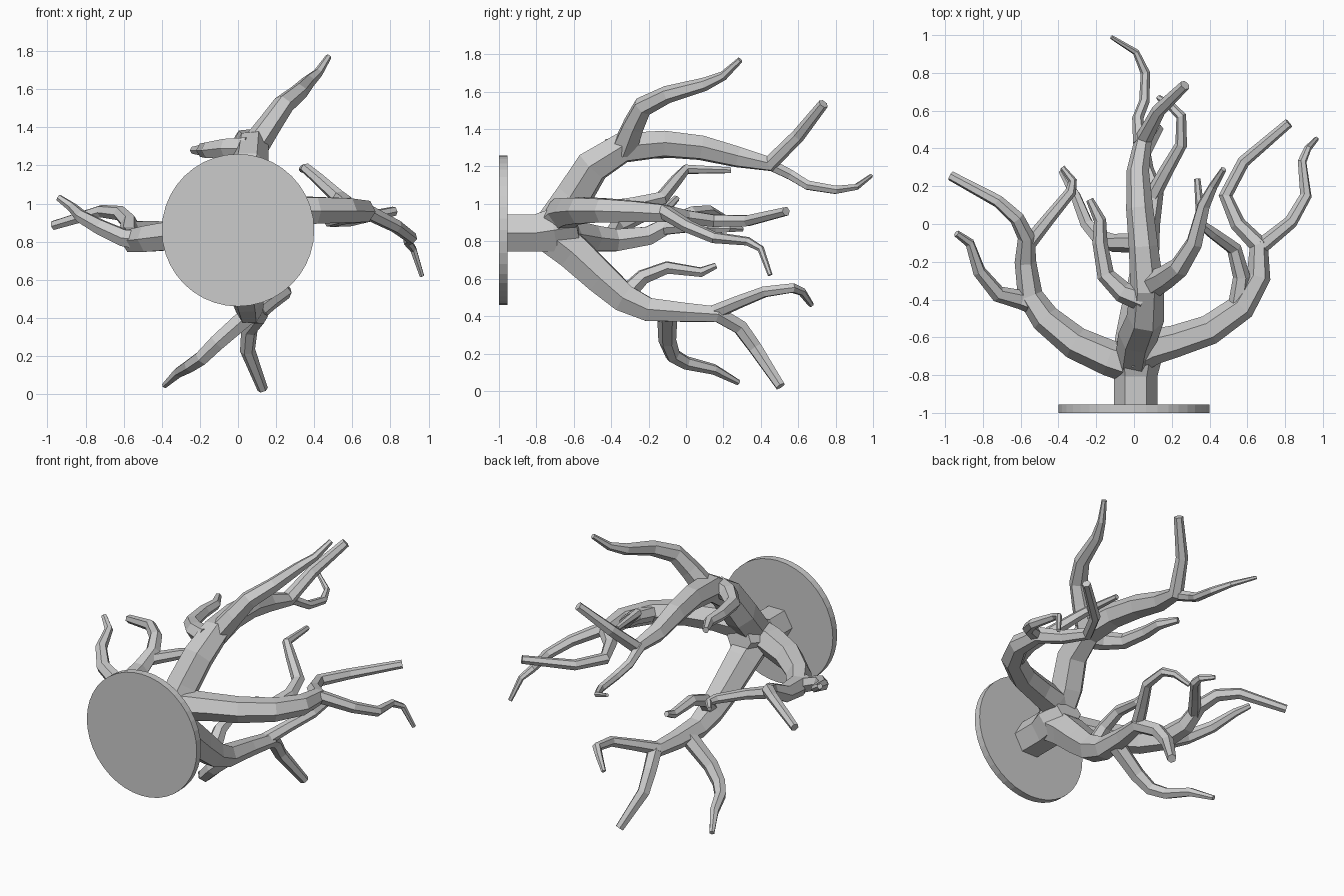
import bpy, math


def branch(name, *paths):
    """One arm: each path is a list of (x, y, z, radius) points, swept as a six-sided tube."""
    curve = bpy.data.curves.new(name, 'CURVE')
    curve.dimensions = '3D'
    curve.bevel_depth = 1.0
    curve.bevel_resolution = 1
    curve.use_fill_caps = True
    for path in paths:
        s = curve.splines.new('POLY')
        s.points.add(len(path) - 1)
        for p, (x, y, z, r) in zip(s.points, path):
            p.co = (x, y, z, 1)
            p.radius = r
        s.use_smooth = False
    obj = bpy.data.objects.new(name, curve)
    bpy.context.collection.objects.link(obj)
    bpy.ops.object.select_all(action='DESELECT')
    obj.select_set(True)
    bpy.context.view_layer.objects.active = obj
    bpy.ops.object.convert(target='MESH')
    return bpy.context.object


# round wall plate
bpy.ops.mesh.primitive_cylinder_add(vertices=40, radius=0.4, depth=0.045,
                                    location=(0, -0.9775, 0.86), rotation=(math.pi / 2, 0, 0))
bpy.context.object.name = "base_plate"

# short trunk, flaring where the arms meet
branch("trunk", [(0.01, -0.97, 0.845, 0.115), (0.01, -0.8, 0.845, 0.115),
                 (0.015, -0.7, 0.86, 0.135), (0.02, -0.58, 0.88, 0.09)])

# upper arm with three offshoots
branch("upper_arm",
       [(0, -0.72, 0.88, .10), (0.02, -0.6, 1.04, .105), (0.06, -0.5, 1.2, .10),
        (0.07, -0.34, 1.3, .09), (0.05, -0.12, 1.32, .078), (0.03, 0.08, 1.3, .072),
        (0.02, 0.28, 1.25, .06), (0.05, 0.45, 1.215, .046), (0.13, 0.6, 1.365, .037),
        (0.27, 0.735, 1.535, .028)],
       [(0.03, 0.43, 1.22, .035), (0.02, 0.56, 1.155, .03), (0.055, 0.65, 1.1, .028),
        (0.06, 0.8, 1.075, .025), (0.01, 0.91, 1.09, .018), (-0.12, 0.99, 1.15, .011)],
       [(0.08, -0.33, 1.29, .075), (0.17, -0.28, 1.42, .063), (0.24, -0.23, 1.52, .056),
        (0.32, -0.1, 1.585, .047), (0.37, 0.1, 1.64, .036), (0.42, 0.2, 1.685, .025),
        (0.475, 0.29, 1.77, .016)],
       [(0.05, -0.4, 1.29, .065), (-0.06, -0.36, 1.29, .057), (-0.15, -0.27, 1.28, .047),
        (-0.18, -0.1, 1.28, .04), (-0.18, 0.02, 1.28, .033), (-0.235, 0.13, 1.28, .02)])

# right arm with two offshoots
branch("right_arm",
       [(0, -0.7, 0.9, .10), (0.1, -0.65, 0.95, .095), (0.22, -0.62, 0.96, .085),
        (0.4, -0.56, 0.965, .08), (0.57, -0.44, 0.965, .073), (0.66, -0.28, 0.96, .064),
        (0.66, -0.11, 0.95, .052), (0.55, 0.0, 0.93, .042), (0.485, 0.15, 0.91, .037),
        (0.58, 0.33, 0.91, .033), (0.82, 0.535, 0.96, .026)],
       [(0.67, -0.12, 0.96, .042), (0.83, 0.01, 0.88, .036), (0.91, 0.15, 0.82, .032),
        (0.89, 0.33, 0.8, .024), (0.92, 0.4, 0.76, .019), (0.965, 0.45, 0.62, .013)],
       [(0.55, -0.43, 0.97, .052), (0.57, -0.28, 0.995, .046), (0.53, -0.13, 1.03, .04),
        (0.42, -0.05, 1.13, .033), (0.355, 0.0, 1.185, .028), (0.335, 0.24, 1.18, .017)])

# left arm with two offshoots
branch("left_arm",
       [(0, -0.75, 0.85, .10), (-0.13, -0.71, 0.85, .095), (-0.31, -0.63, 0.835, .088),
        (-0.47, -0.5, 0.815, .078), (-0.55, -0.38, 0.805, .068), (-0.575, -0.2, 0.83, .057),
        (-0.57, -0.07, 0.9, .046), (-0.62, 0.03, 0.95, .04), (-0.72, 0.12, 0.96, .034),
        (-0.97, 0.255, 0.885, .026)],
       [(-0.51, -0.43, 0.81, .057), (-0.6, -0.4, 0.82, .051), (-0.72, -0.37, 0.875, .044),
        (-0.82, -0.25, 0.93, .036), (-0.87, -0.1, 0.98, .026), (-0.94, -0.05, 1.03, .018)],
       [(-0.57, -0.12, 0.87, .04), (-0.45, 0.03, 0.88, .034), (-0.335, 0.17, 0.87, .03),
        (-0.325, 0.23, 0.87, .023), (-0.38, 0.3, 0.865, .014)])

# lower arm with three offshoots
branch("lower_arm",
       [(0, -0.74, 0.85, .115), (0.01, -0.6, 0.74, .108), (0.03, -0.45, 0.6, .098),
        (0.05, -0.33, 0.495, .086), (0.06, -0.2, 0.435, .072), (0.08, 0.0, 0.42, .058),
        (0.11, 0.17, 0.41, .048), (0.06, 0.29, 0.34, .044), (0.05, 0.37, 0.23, .04),
        (0.13, 0.505, 0.025, .028)],
       [(0.1, 0.15, 0.42, .042), (0.17, 0.28, 0.475, .037), (0.25, 0.42, 0.53, .032),
        (0.25, 0.57, 0.55, .028), (0.2, 0.62, 0.53, .023), (0.13, 0.67, 0.46, .015)],
       [(0.06, -0.1, 0.42, .055), (-0.11, -0.1, 0.27, .048), (-0.19, -0.07, 0.19, .042),
        (-0.25, 0.0, 0.15, .037), (-0.31, 0.15, 0.115, .029), (-0.385, 0.28, 0.045, .016)],
       [(0.05, -0.34, 0.49, .06), (0.04, -0.3, 0.54, .05), (0.03, -0.23, 0.61, .043),
        (0.03, -0.1, 0.66, .036), (0.04, 0.08, 0.635, .028), (0.03, 0.16, 0.67, .017)])
